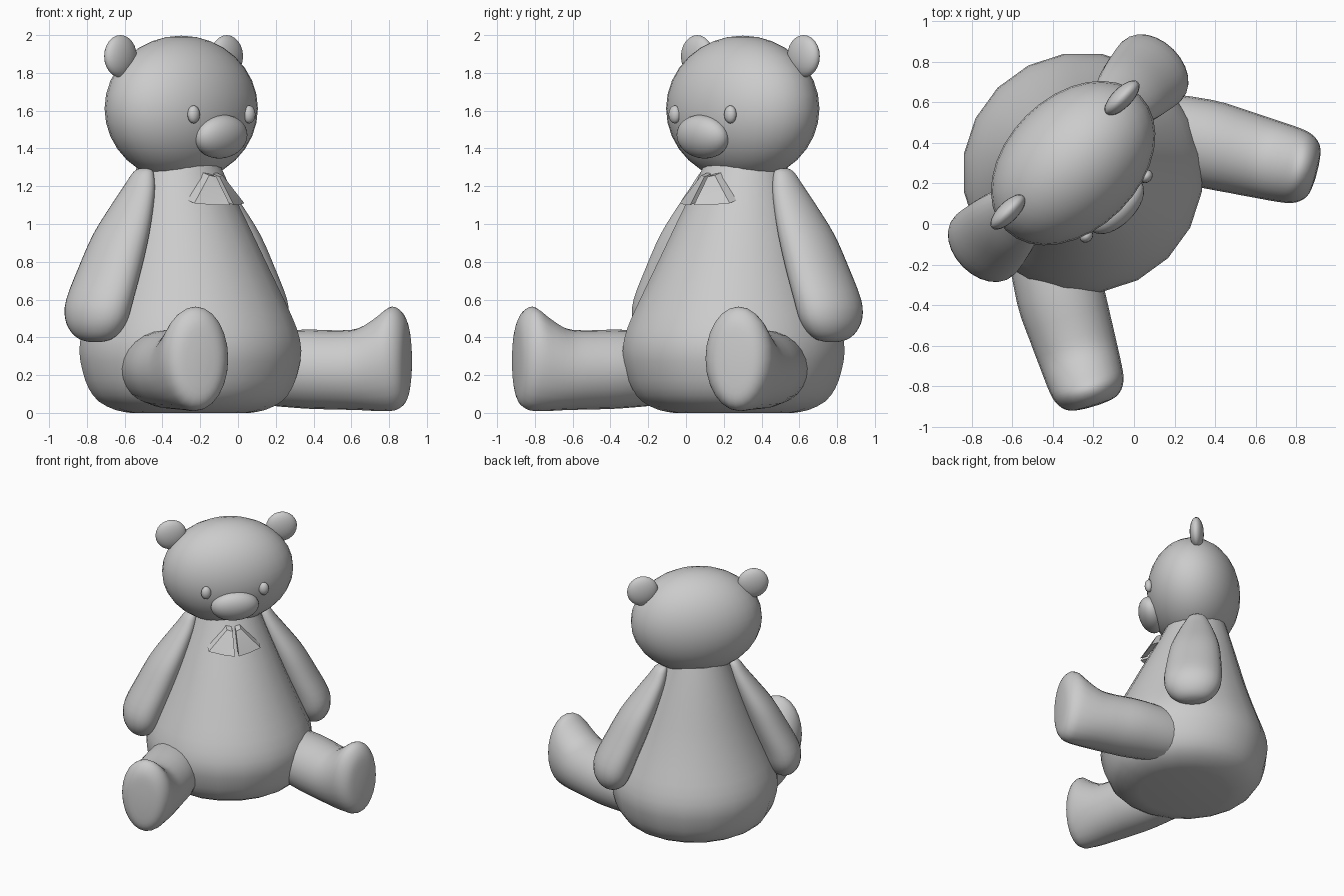
import bpy, bmesh
from math import sin, cos, pi, radians
from mathutils import Matrix, Vector

if "Cube" in bpy.data.objects:
    bpy.data.objects.remove(bpy.data.objects["Cube"])

TURN = radians(45)  # the toy sits turned toward the +x -y corner


def finish(bm, name, angle=50):
    bmesh.ops.recalc_face_normals(bm, faces=bm.faces[:])
    me = bpy.data.meshes.new(name)
    bm.to_mesh(me)
    bm.free()
    ob = bpy.data.objects.new(name, me)
    bpy.context.collection.objects.link(ob)
    ob.rotation_euler.z = TURN
    bpy.ops.object.select_all(action='DESELECT')
    ob.select_set(True)
    bpy.context.view_layer.objects.active = ob
    bpy.ops.object.shade_smooth_by_angle(angle=radians(angle))
    return ob


def ball(name, loc, size, tilt=0, segs=32):
    bm = bmesh.new()
    m = (Matrix.Translation(loc) @ Matrix.Rotation(radians(tilt), 4, 'X')
         @ Matrix.Diagonal((*size, 1)))
    bmesh.ops.create_uvsphere(bm, u_segments=segs, v_segments=segs // 2,
                              radius=1, matrix=m)
    return finish(bm, name)


def smooth_rows(rows, steps=3):
    # Catmull-Rom interpolation between the given sections
    rows = [Vector(r) for r in rows]
    out = []
    for i in range(len(rows) - 1):
        p0, p1 = rows[max(i - 1, 0)], rows[i]
        p2, p3 = rows[i + 1], rows[min(i + 2, len(rows) - 1)]
        for k in range(steps):
            t = k / steps
            out.append(0.5 * (2 * p1 + (p2 - p0) * t
                       + (2 * p0 - 5 * p1 + 4 * p2 - p3) * t * t
                       + (3 * p1 - p0 - 3 * p2 + p3) * t ** 3))
    return out + [rows[-1]]


def loft(name, sections, segs=24):
    # sections: (centre, half axis a, half axis b)
    bm = bmesh.new()
    rings = []
    for c, a, b in sections:
        rings.append([bm.verts.new(c + a * cos(2 * pi * i / segs) + b * sin(2 * pi * i / segs))
                      for i in range(segs)])
    for r, s in zip(rings, rings[1:]):
        for i in range(segs):
            j = (i + 1) % segs
            bm.faces.new((r[i], r[j], s[j], s[i]))
    bm.faces.new(rings[0])
    bm.faces.new(rings[-1])
    return finish(bm, name)


X, Y, Z = Vector((1, 0, 0)), Vector((0, 1, 0)), Vector((0, 0, 1))

# pear-shaped body: z, centre y, radius
body = [(0, .357, .32), (.015, .357, .40), (.06, .357, .49), (.13, .357, .545),
        (.22, .357, .577), (.33, .357, .595), (.45, .36, .572), (.6, .368, .51),
        (.8, .385, .425), (1.0, .408, .345), (1.2, .433, .265), (1.33, .445, .215)]
loft("body", [(Vector((0, y, z)), X * r, Y * r) for z, y, r in smooth_rows(body, 2)], 20)

# head and muzzle
ball("head", (0, .425, 1.611), (.47, .33, .386))
ball("muzzle", (0, .125, 1.462), (.172, .09, .118), 20)

# arm: z, centre x, half width, half depth
arm = [(1.295, .25, .02, .03), (1.275, .262, .045, .06), (1.2, .292, .068, .095),
       (1.1, .344, .092, .13), (.945, .428, .122, .172), (.77, .51, .138, .194),
       (.6, .588, .146, .206), (.5, .612, .134, .195), (.43, .618, .105, .155),
       (.39, .62, .065, .1), (.375, .62, .02, .035)]

# leg: distance along leg, half width, bottom z, top z
leg = [(-.56, .08, .14, .32), (-.5, .17, .06, .41), (-.2, .215, .025, .44),
       (0, .208, .018, .437), (.12, .2, .015, .447), (.22, .193, .01, .505),
       (.29, .185, .01, .558), (.335, .17, .018, .555), (.37, .142, .045, .515),
       (.39, .10, .10, .45), (.398, .03, .22, .32)]

# half of the bow, front points
bow = [(.012, .15, 1.25), (.05, .165, 1.258), (.014, .045, 1.10),
       (.09, .085, 1.10), (.187, .14, 1.11)]

# the legs and arms are posed slightly differently: side, arm y, hip, leg direction
poses = (("right", -1, .447, (-.589, -.145, 0), (-.472, -.882, 0)),
         ("left", 1, .472, (.618, -.115, 0), (.508, -.862, 0)))

for side, s, arm_y, hip, along in poses:
    ball("ear_" + side, (s * .398, .482, 1.888), (.112, .05, .112), 0, 24)
    ball("eye_" + side, (s * .208, .124, 1.58), (.036, .03, .048), 0, 16)
    loft("arm_" + side, [(Vector((s * x, arm_y, z)), X * w, Y * d)
                         for z, x, w, d in smooth_rows(arm)])
    hip, along = Vector(hip), Vector(along)
    across = along.cross(Z)
    loft("leg_" + side, [(hip + along * t + Z * (lo + hi) / 2, across * w, Z * (hi - lo) / 2)
                         for t, w, lo, hi in smooth_rows(leg)])
    bm = bmesh.new()
    for x, y, z in bow:
        bm.verts.new((s * x, y, z))
        bm.verts.new((s * x, y + .05, z + .015))
    bmesh.ops.convex_hull(bm, input=bm.verts[:])
    finish(bm, "bow_" + side, 30)
